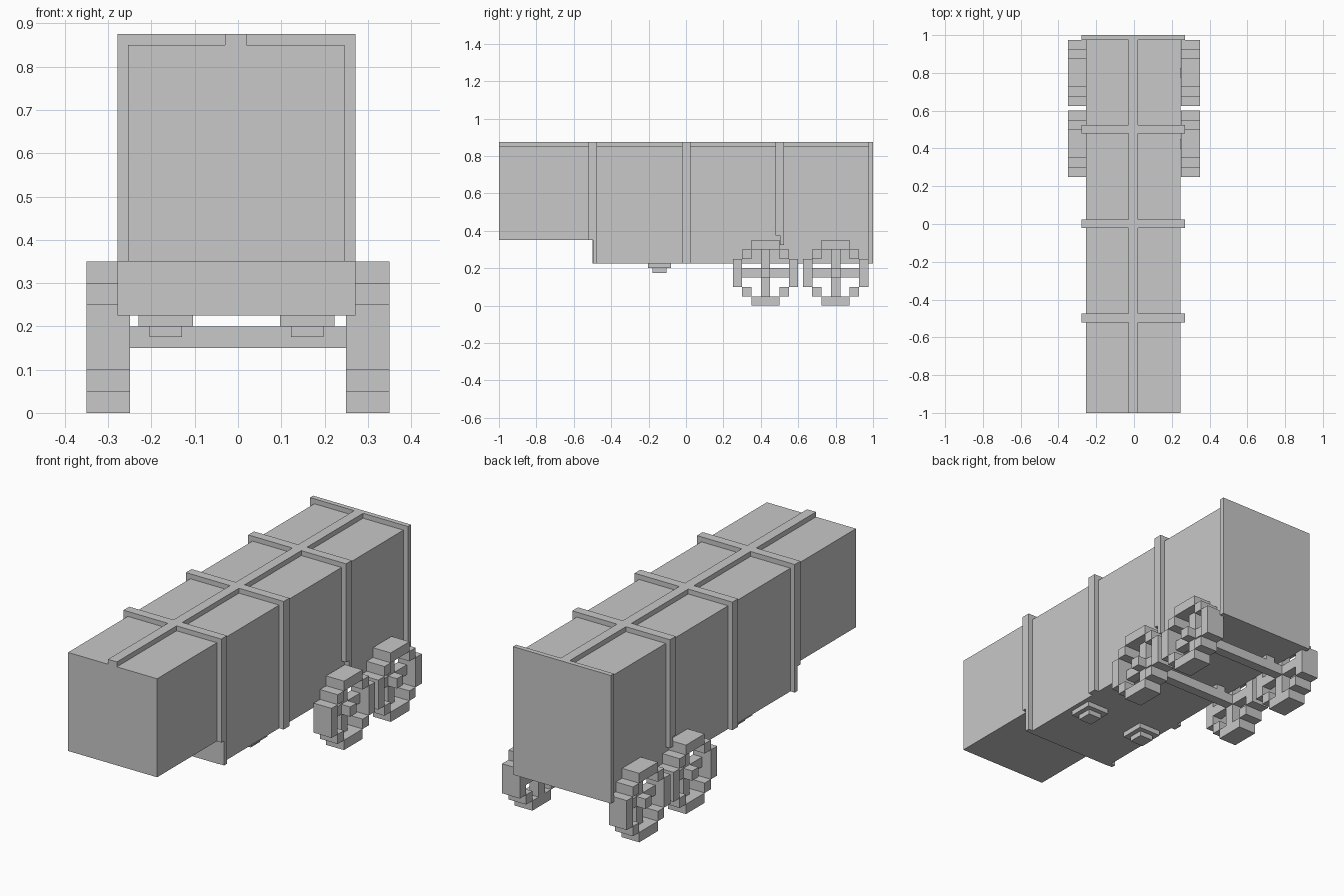
import bpy, bmesh
from mathutils import Vector

cube = bpy.data.objects.get("Cube")
if cube:
    bpy.data.objects.remove(cube, do_unlink=True)

grey = bpy.data.materials.new("plain grey")
GREY = (0.58, 0.58, 0.58, 1)
grey.diffuse_color = GREY
grey.use_nodes = True
grey.node_tree.nodes["Principled BSDF"].inputs["Base Color"].default_value = GREY


def blocks(name, boxes):
    """One object made of boxes given as (x0, x1, y0, y1, z0, z1)."""
    bm = bmesh.new()
    for x0, x1, y0, y1, z0, z1 in boxes:
        for v in bmesh.ops.create_cube(bm, size=1)["verts"]:
            v.co = Vector(((x0 + x1) / 2 + v.co.x * (x1 - x0),
                           (y0 + y1) / 2 + v.co.y * (y1 - y0),
                           (z0 + z1) / 2 + v.co.z * (z1 - z0)))
    mesh = bpy.data.meshes.new(name)
    bm.to_mesh(mesh)
    bm.free()
    mesh.materials.append(grey)
    obj = bpy.data.objects.new(name, mesh)
    bpy.context.collection.objects.link(obj)
    return obj


# Cargo body: raised nose, deeper main box
L, R = -0.254, 0.246          # body sides
SL, SR = -0.278, 0.271        # outer faces of the ribs
BOTTOM, ROOF, TOP = 0.225, 0.85, 0.875

# Stepped side profile swept across the width
bm = bmesh.new()
profile = [(-1, 0.35), (-0.5, 0.35), (-0.5, BOTTOM), (0.98, BOTTOM), (0.98, ROOF), (-1, ROOF)]
face = bm.faces.new([bm.verts.new((L, y, z)) for y, z in profile])
side = bmesh.ops.extrude_face_region(bm, geom=[face])
bmesh.ops.translate(bm, vec=(R - L, 0, 0),
                    verts=[g for g in side["geom"] if isinstance(g, bmesh.types.BMVert)])
bmesh.ops.recalc_face_normals(bm, faces=bm.faces)
mesh = bpy.data.meshes.new("cargo_body")
bm.to_mesh(mesh)
bm.free()
mesh.materials.append(grey)
bpy.context.collection.objects.link(bpy.data.objects.new("cargo_body", mesh))

# Rear door plate and roof ridge
blocks("rear_door", [(SL, SR, 0.975, 1, BOTTOM, TOP)])
blocks("roof_ridge", [(-0.03, 0.02, -1, 0.975, ROOF, TOP)])


# Ribs over the roof and down both sides; each half may end at its own height
def rib(name, y, front_end, back_end):
    boxes = [(SL, SR, y - 0.023, y + 0.023, ROOF, TOP)]
    for x0, x1 in ((SL, L), (R, SR)):
        boxes.append((x0, x1, y - 0.023, y, front_end, ROOF))
        boxes.append((x0, x1, y, y + 0.023, back_end, ROOF))
    blocks(name, boxes)


rib("front_rib", -0.498, 0.35, BOTTOM)
rib("middle_rib", 0.002, BOTTOM, BOTTOM)
rib("rear_rib", 0.502, 0.375, 0.325)

# Landing pads, two steps each, under the middle of the body
for name, x in (("right_landing_pad", -0.167), ("left_landing_pad", 0.160)):
    blocks(name, [(x - h, x + h, -0.142 - h, -0.142 + h, z, z + 0.025)
                  for h, z in ((0.0625, 0.2), (0.0375, 0.175))])

# Wheels on a seven by seven grid: # is full width, + is an inner spoke
PATTERN = ["..###..",
           ".#.+.#.",
           "#..+..#",
           "#++#++#",
           "#..+..#",
           ".#.+.#.",
           "..###.."]
U = 0.05


def wheel(name, y, sign):
    boxes = []
    for row, line in enumerate(PATTERN):
        for col, c in enumerate(line):
            if c == ".":
                continue
            xa, xb = sorted((sign * 0.25, sign * (0.35 if c == "#" else 0.30)))
            y0, z0 = y + (col - 3.5) * U, (6 - row) * U
            boxes.append((xa, xb, y0, y0 + U, z0, z0 + U))
    obj = blocks(name, boxes)
    # Merge neighbouring cells into one shell without inner faces
    bm = bmesh.new()
    bm.from_mesh(obj.data)
    spots = {}
    for f in bm.faces:
        key = tuple(round(c, 4) + 0.0 for c in f.calc_center_median()) + (round(f.calc_area(), 5),)
        spots.setdefault(key, []).append(f)
    doubled = [f for faces in spots.values() if len(faces) > 1 for f in faces]
    bmesh.ops.delete(bm, geom=doubled, context="FACES")
    bm.to_mesh(obj.data)
    bm.free()


# Axles with body mounts, and a wheel on each end
for place, y in (("front", 0.425), ("rear", 0.80)):
    blocks(place + "_axle", [(-0.25, 0.25, y - 0.025, y + 0.025, 0.15, 0.2)])
    blocks(place + "_axle_mounts", [(x - 0.025, x + 0.025, y - 0.025, y + 0.025, 0.2, BOTTOM)
                                    for x in (-0.175, 0.175)])
    for side_name, sign in (("left", 1), ("right", -1)):
        wheel(f"{place}_{side_name}_wheel", y, sign)
